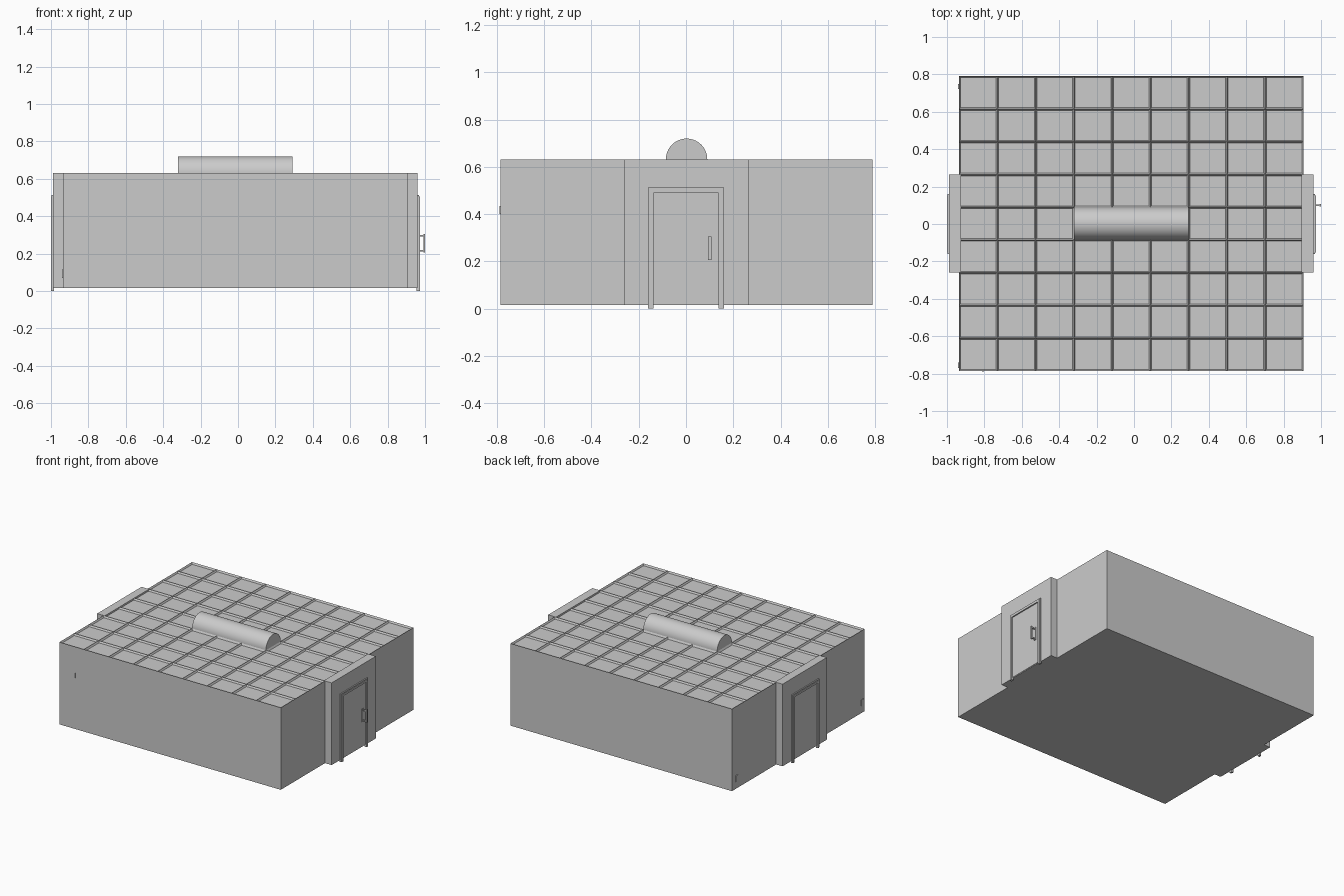
import bpy, bmesh, math

if "Cube" in bpy.data.objects:
    bpy.data.objects.remove(bpy.data.objects["Cube"])

X0, X1, Y0, Y1, Z0, Z1 = -0.935, 0.905, -0.785, 0.79, 0.015, 0.632
N = 9


def finish(bm, name):
    bmesh.ops.recalc_face_normals(bm, faces=bm.faces[:])
    mesh = bpy.data.meshes.new(name)
    bm.to_mesh(mesh)
    bm.free()
    ob = bpy.data.objects.new(name, mesh)
    bpy.context.collection.objects.link(ob)
    return ob


def box(name, x0, x1, y0, y1, z0, z1):
    bm = bmesh.new()
    for v in bmesh.ops.create_cube(bm, size=1)["verts"]:
        v.co = (x1 if v.co.x > 0 else x0, y1 if v.co.y > 0 else y0,
                z1 if v.co.z > 0 else z0)
    return finish(bm, name)


def prism(name, pts, x0, x1):
    """Extrude a (y, z) outline along x."""
    bm = bmesh.new()
    face = bm.faces.new([bm.verts.new((x0, y, z)) for y, z in pts])
    ext = bmesh.ops.extrude_face_region(bm, geom=[face])["geom"]
    for v in ext:
        if isinstance(v, bmesh.types.BMVert):
            v.co.x = x1
    return finish(bm, name)


# Main room: gridded roof with sunken panels, walls dropped from its border
bm = bmesh.new()
bmesh.ops.create_grid(bm, x_segments=N, y_segments=N, size=0.5)
for v in bm.verts:
    v.co = (X0 + (v.co.x + 0.5) * (X1 - X0), Y0 + (v.co.y + 0.5) * (Y1 - Y0), Z1)
bm.normal_update()
tiles = bm.faces[:]
border = [e for e in bm.edges if e.is_boundary]
ext = bmesh.ops.extrude_edge_only(bm, edges=border)["geom"]
for v in ext:
    if isinstance(v, bmesh.types.BMVert):
        v.co.z = Z0
low = [e for e in bm.edges if e.is_boundary]
bmesh.ops.holes_fill(bm, edges=low, sides=0)
bmesh.ops.recalc_face_normals(bm, faces=bm.faces[:])
bmesh.ops.inset_individual(bm, faces=tiles, thickness=0.01, depth=-0.013)
bmesh.ops.dissolve_limit(bm, angle_limit=0.01, verts=bm.verts[:], edges=bm.edges[:])
finish(bm, "room_shell")

# Barrel vault covering three by one panels
xs, ys = (X1 - X0) / N, (Y1 - Y0) / N
yc, r = (Y0 + Y1) / 2, ys / 2
arc = [(yc + r * math.cos(math.pi * i / 32), Z1 + r * math.sin(math.pi * i / 32))
       for i in range(33)]
outline = [(yc - r, Z1 - 0.013)] + arc[::-1] + [(yc + r, Z1 - 0.013)]
vault = prism("roof_vault", outline, X0 + 3 * xs, X0 + 6 * xs)
bpy.context.view_layer.objects.active = vault
vault.select_set(True)
bpy.ops.object.shade_smooth_by_angle(angle=math.radians(30))

# Door bays, stepped door frames and door panels on both ends
for side, wall, face, tip in (("right", X1, 0.96, 0.972), ("left", X0, -0.988, -1.0)):
    s = 1 if side == "right" else -1
    a, b = sorted((wall - s * 0.01, face))
    box(side + "_door_bay", a, b, -0.26, 0.265, Z0, Z1)
    for label, half, w, top, out in (("outer_frame", 0.16, 0.012, 0.512, tip - s * 0.004),
                                     ("inner_frame", 0.152, 0.014, 0.504, tip)):
        prism(f"{side}_door_{label}",
              [(-half, 0), (-half, top), (half, top), (half, 0),
               (half - w, 0), (half - w, top - w), (w - half, top - w), (w - half, 0)],
              face - s * 0.005, out)
    a, b = sorted((face - s * 0.005, face + s * 0.003))
    box(side + "_door_panel", a, b, -0.14, 0.14, 0.02, 0.492)

# Pull handle on the right door
box("handle_bar", 0.992, 1.0, 0.093, 0.107, 0.205, 0.305)
for i, z in enumerate((0.212, 0.29)):
    box(f"handle_post_{i}", 0.96, 0.994, 0.096, 0.104, z, z + 0.008)
box("handle_plate", 0.96, 0.967, 0.09, 0.11, 0.207, 0.303)

# Small fittings showing through the walls
for i, y in enumerate((0.735, -0.755)):
    box(f"socket_plate_{i}", X0 - 0.005, X0 + 0.005, y - 0.014, y + 0.014, 0.07, 0.115)
box("switch_plate", -0.812, -0.802, Y0 - 0.004, Y0 + 0.005, 0.4, 0.435)
